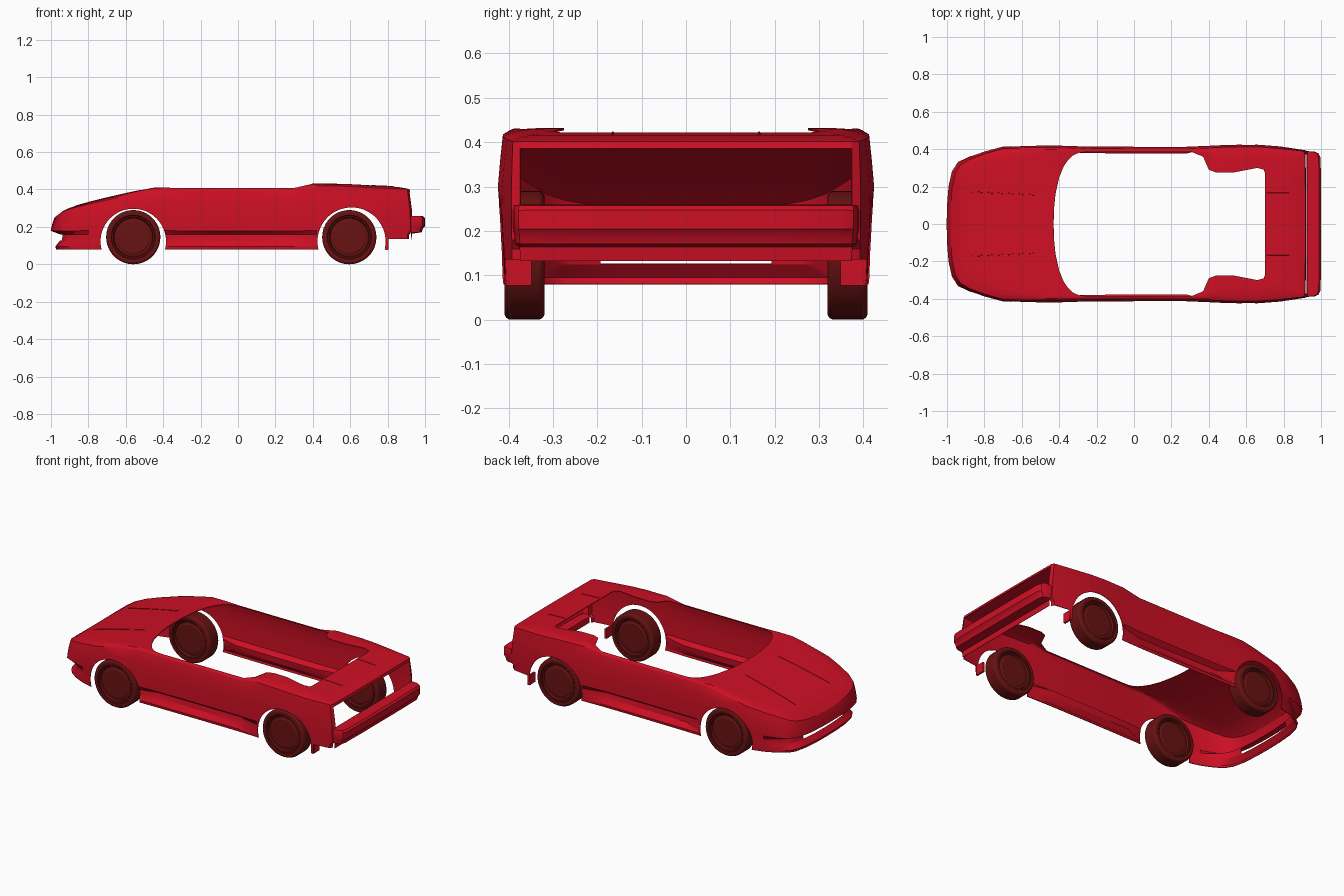
import bpy, bmesh, math

if "Cube" in bpy.data.objects:
    bpy.data.objects.remove(bpy.data.objects["Cube"])


def material(name, rgb):
    m = bpy.data.materials.new(name)
    m.diffuse_color = (*rgb, 1)
    m.use_nodes = True
    m.node_tree.nodes["Principled BSDF"].inputs["Base Color"].default_value = m.diffuse_color
    return m


RED = material("body_red", (0.62, 0.005, 0.018))
DARK = material("wheel_dark_red", (0.14, 0.006, 0.006))


def add_object(name, bm, mat):
    me = bpy.data.meshes.new(name)
    bmesh.ops.recalc_face_normals(bm, faces=bm.faces)
    bm.to_mesh(me)
    bm.free()
    me.materials.append(mat)
    ob = bpy.data.objects.new(name, me)
    bpy.context.collection.objects.link(ob)
    return ob


def grid(rows, skip=lambda r, c: False):
    """Sheet of quads through equal-length rows of points."""
    bm = bmesh.new()
    vs = [[bm.verts.new(p) for p in row] for row in rows]
    for r in range(len(rows) - 1):
        for c in range(len(rows[0]) - 1):
            if not skip(r, c):
                bm.faces.new((vs[r][c], vs[r][c + 1], vs[r + 1][c + 1], vs[r + 1][c]))
    bmesh.ops.delete(bm, geom=[v for v in bm.verts if not v.link_faces], context='VERTS')
    return bm


def finish(ob, angle=28):
    """Apply modifiers, then smooth shading with sharp edges."""
    bpy.ops.object.select_all(action='DESELECT')
    ob.select_set(True)
    bpy.context.view_layer.objects.active = ob
    bpy.ops.object.convert(target='MESH')
    bpy.ops.object.shade_smooth_by_angle(angle=math.radians(angle))


def mirror_and_thicken(ob, t):
    m = ob.modifiers.new("mirror", 'MIRROR')
    m.use_axis = (False, True, False)
    m.merge_threshold = 0.0005
    s = ob.modifiers.new("thickness", 'SOLIDIFY')
    s.thickness, s.offset = t, 0


# Top profile of the car: height along x
TOP = [(-1.01, .235), (-.985, .255), (-.96, .278), (-.91, .305), (-.8, .332), (-.7, .355),
       (-.56, .386), (-.44, .41), (-.3, .405), (.33, .406), (.40, .43), (.6, .428),
       (.7, .42), (.95, .411)]


def top_z(x):
    for (x0, z0), (x1, z1) in zip(TOP, TOP[1:]):
        if x <= x1:
            return z0 + (z1 - z0) * (x - x0) / (x1 - x0)
    return TOP[-1][1]


# Half plan: outer outline and cabin opening, nose to tail
OUTER = [(-1, 0), (-.998, .1), (-.99, .2), (-.972, .28), (-.94, .33), (-.88, .36), (-.80, .385),
         (-.70, .412), (-.56, .418), (-.40, .417), (-.28, .413), (0, .411), (.28, .411),
         (.42, .417), (.48, .42), (.56, .422), (.66, .422), (.78, .413), (.905, .392),
         (.915, .373), (.918, .17), (.918, 0)]
INNER = [(-.43, 0), (-.428, .08), (-.42, .16), (-.40, .25), (-.375, .31), (-.35, .345),
         (-.33, .365), (-.31, .375), (-.295, .38), (-.28, .383), (-.24, .385), (0, .385),
         (.31, .385), (.37, .36), (.40, .29), (.44, .275), (.53, .275), (.66, .30),
         (.695, .29), (.70, .272), (.70, .15), (.70, 0)]
N = len(OUTER)
FRACS = (0, .2, .4, .6, .8, .92, 1)
# Insets of the side levels: plain flank, nose with grille slot, sill scoop
FLANK = (.011, .005, 0, .003, .004, .005, .006, .008)
NOSE = (.02, .014, .008, 0, .055, .05, .025, .03)
SILL = (.011, .005, 0, .003, .032, .028, .003, .006)
LOW_Z = (.18, .16, .125, .095, .08)


def body_column(i):
    x, y = OUTER[i]
    px, py = OUTER[i - 1] if i else (OUTER[1][0], -OUTER[1][1])
    nx, ny = OUTER[i + 1] if i < N - 1 else (px, -py)
    tx, ty = nx - px, ny - py
    l = math.hypot(tx, ty)
    out = (-ty / l, tx / l)
    rear = i >= 18
    n = 1 if i < 5 else .5 if i == 5 else 0
    s = 1 if 10 <= i <= 12 else 0
    ins = [f + n * (a - f) + s * (b - f) for f, a, b in zip(FLANK, NOSE, SILL)]
    if rear:
        ins = [v * .3 for v in ins]
    spot = [(x - out[0] * d, y - out[1] * d) for d in ins]
    ze = top_z(spot[0][0]) - .012
    zs = [ze, ze - .25 * (ze - .18), ze - .5 * (ze - .18), *LOW_Z]
    if i >= 19:
        zs[1] = .385
    col = []
    ox, oy = INNER[i]
    for f in FRACS:
        qx, qy = ox + (spot[0][0] - ox) * f, oy + (spot[0][1] - oy) * f
        col.append((qx, qy, top_z(qx) - .012 * f ** 4))
    for (qx, qy), z in list(zip(spot, zs))[1:]:
        lean = .12 * (ze - max(z, .26)) if rear and z >= .18 else 0
        col.append((qx + lean, qy, z))
    return [(a, b if abs(b) > 1e-6 else 0, c) for a, b, c in col]


cols = [body_column(i) for i in range(N)]
E = len(FRACS) - 1


def body_hole(r, c):
    tail = c >= 19 and r > E           # open tail panel
    slot = c < 2 and r == E + 4        # slot under the nose
    return tail or slot


body = add_object("body_shell", grid(list(zip(*cols)), body_hole), RED)
mirror_and_thicken(body, .004)

# Cutters: wheel arches and the raised underside of the tail
cutters = []
for x, r in ((-.56, .175), (.607, .182)):
    bpy.ops.mesh.primitive_cylinder_add(vertices=64, radius=r, depth=1.4,
                                        location=(x, 0, .122), rotation=(math.pi / 2, 0, 0))
    cutters.append(bpy.context.object)
bpy.ops.mesh.primitive_cube_add(size=1, location=(1.005, 0, .0))
bpy.context.object.scale = (.4, 1.4, .27)
cutters.append(bpy.context.object)
for c in cutters:
    c.name = "cutter"
    c.hide_render = True
    b = body.modifiers.new("cut", 'BOOLEAN')
    b.operation, b.solver, b.object = 'DIFFERENCE', 'EXACT', c
bpy.context.view_layer.update()
finish(body)
for c in cutters:
    bpy.data.objects.remove(c)

# Rear bumper: profile swept round the tail
PATH = [(.925, .388), (.965, .386), (.985, .377), (.996, .355), (.999, .2), (.999, 0)]
PROFILE = [(.075, .258), (.01, .256), (0, .246), (0, .205), (.012, .192), (.018, .172),
           (.07, .165), (.075, .132)]
rows = [[(.925 + (x - .925) * (1 - d / .075), y - d * .2 if y else 0, z) for x, y in PATH]
        for d, z in PROFILE]
bumper = add_object("rear_bumper", grid(rows), RED)
mirror_and_thicken(bumper, .003)
finish(bumper)

# Flaps behind the rear wheels
for side in (-1, 1):
    bm = bmesh.new()
    bmesh.ops.create_cube(bm, size=1)
    for v in bm.verts:
        v.co = (.796 + v.co.x * .012, side * (.378 + v.co.y * .06), .107 + v.co.z * .06)
    finish(add_object("rear_flap", bm, RED))

# Panel seams on the bonnet and rear deck as thin strips
for side in (-1, 1):
    for name, a, b in (("bonnet_seam", (-.87, .172), (-.52, .155)),
                       ("deck_seam", (.71, .165), (.83, .165))):
        rows = []
        for k in range(9):
            x = a[0] + (b[0] - a[0]) * k / 8
            y = side * (a[1] + (b[1] - a[1]) * k / 8)
            f = (-.43 - x) / .55 if x < 0 else (x - .7) / .21
            z = top_z(x) - .012 * max(f, 0) ** 4
            rows.append([(x, y - .003, z - .001), (x, y - .002, z + .004),
                         (x, y + .002, z + .004), (x, y + .003, z - .001)])
        finish(add_object(name, grid(rows), RED))

# Wheels: lathe profile of (radius, distance from wheel middle), mirrored
HALF = [(0, .034), (.085, .034), (.092, .030), (.102, .030), (.107, .041), (.114, .041),
        (.118, .045), (.134, .045), (.141, .041), (.145, .034)]
LATHE = HALF + [(r, -d) for r, d in reversed(HALF)]
SEG = 48
for name, x in (("front_wheel", -.56), ("rear_wheel", .595)):
    for side in (-1, 1):
        rows = []
        for k in range(SEG + 1):
            a = 2 * math.pi * k / SEG
            rows.append([(x + r * math.cos(a), side * .364 + d, .145 + r * math.sin(a))
                         for r, d in LATHE])
        bm = grid(rows)
        bmesh.ops.remove_doubles(bm, verts=bm.verts, dist=1e-5)
        finish(add_object(name, bm, DARK))
